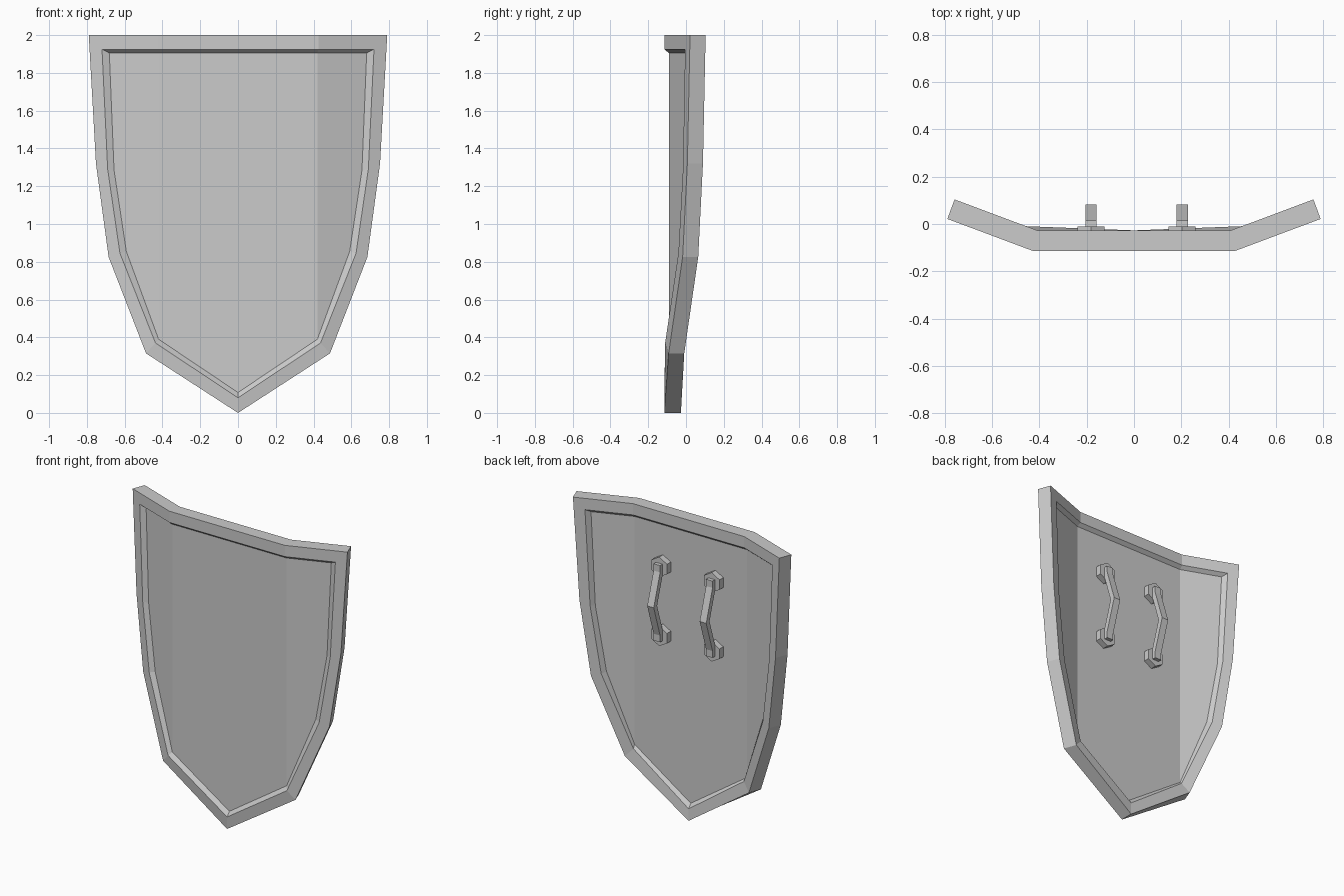
import bpy, bmesh, math

if "Cube" in bpy.data.objects:
    bpy.data.objects.remove(bpy.data.objects["Cube"])

FOLD = 0.425                    # |x| where the shield bends backwards
ANG = math.radians(20.5)


def bend(x, z, d):
    """Front-surface point (x, z) moved depth d into the folded shield."""
    s, a = (1 if x > 0 else -1), abs(x)
    if abs(a - FOLD) < 1e-4:
        return (s * (a - d * math.tan(ANG / 2)), -0.115 + d, z)
    if a < FOLD:
        return (x, -0.115 + d, z)
    return (s * (a - d * math.sin(ANG)),
            -0.115 + (a - FOLD) * math.tan(ANG) + d * math.cos(ANG), z)


def new_object(name, bm):
    bmesh.ops.recalc_face_normals(bm, faces=bm.faces[:])
    me = bpy.data.meshes.new(name)
    bm.to_mesh(me)
    bm.free()
    ob = bpy.data.objects.new(name, me)
    bpy.context.collection.objects.link(ob)
    return ob


def outline(half, tip):
    """Closed mirrored outline, starting at the right top fold."""
    right = [(FOLD, half[0][1])] + half
    return right + [(0, tip)] + [(-x, z) for x, z in reversed(right)]


# Shield body: outer edge, rim edge and recessed panel on both sides
outer = outline([(0.79, 2.0), (0.752, 1.32), (0.685, 0.825), (0.487, 0.315)], 0.0)
rim = outline([(0.72, 1.925), (0.69, 1.29), (0.625, 0.845), (0.437, 0.37)], 0.08)
panel = outline([(0.69, 1.905), (0.665, 1.285), (0.60, 0.855), (FOLD, 0.39)], 0.108)
bm = bmesh.new()
rings = [[bm.verts.new(bend(x, z, d)) for x, z in ring]
         for ring, d in ((panel, 0.025), (rim, 0.0), (outer, 0.0),
                         (outer, 0.088), (rim, 0.088), (panel, 0.065))]
n = len(outer)
for a, b in zip(rings, rings[1:]):
    for i in range(n):
        j = (i + 1) % n
        bm.faces.new((a[i], a[j], b[j], b[i]))
for r in (rings[0], rings[-1]):
    bm.faces.new(r[0:5])                                # right wing
    bm.faces.new([r[0], r[4], r[5], r[6], r[10]])       # centre
    bm.faces.new(r[6:11])                               # left wing
new_object("shield_body", bm)


# Hexagonal handle mounts, points up and down
def mount(name, x, z):
    bm = bmesh.new()
    loops = [[bm.verts.new((x + 0.066 * math.sin(k * math.pi / 3), y,
                            z + 0.066 * math.cos(k * math.pi / 3)))
              for k in range(6)] for y in (-0.055, -0.01)]
    for k in range(6):
        m = (k + 1) % 6
        bm.faces.new((loops[0][k], loops[0][m], loops[1][m], loops[1][k]))
    for l in loops:
        bm.faces.new(l)
    new_object(name, bm)


# Angular grip bar: side profile swept across its width
def grip(name, x, zc):
    path = [(0.255, 0.015), (0.21, 0.015), (0.0, 0.082), (-0.21, 0.015), (-0.255, 0.015)]
    bm = bmesh.new()
    secs = []
    for dz, y in path:
        inner = y - 0.035
        secs.append([bm.verts.new((x + sx * 0.024, yy, zc + dz))
                     for sx, yy in ((-1, inner), (1, inner), (1, y), (-1, y))])
    for a, b in zip(secs, secs[1:]):
        for k in range(4):
            m = (k + 1) % 4
            bm.faces.new((a[k], a[m], b[m], b[k]))
    bm.faces.new(secs[0])
    bm.faces.new(secs[-1])
    new_object(name, bm)


for side, x in (("left", -0.182), ("right", 0.204)):
    grip("grip_" + side, x, 1.41)
    mount("upper_mount_" + side, x, 1.64)
    mount("lower_mount_" + side, x, 1.18)
